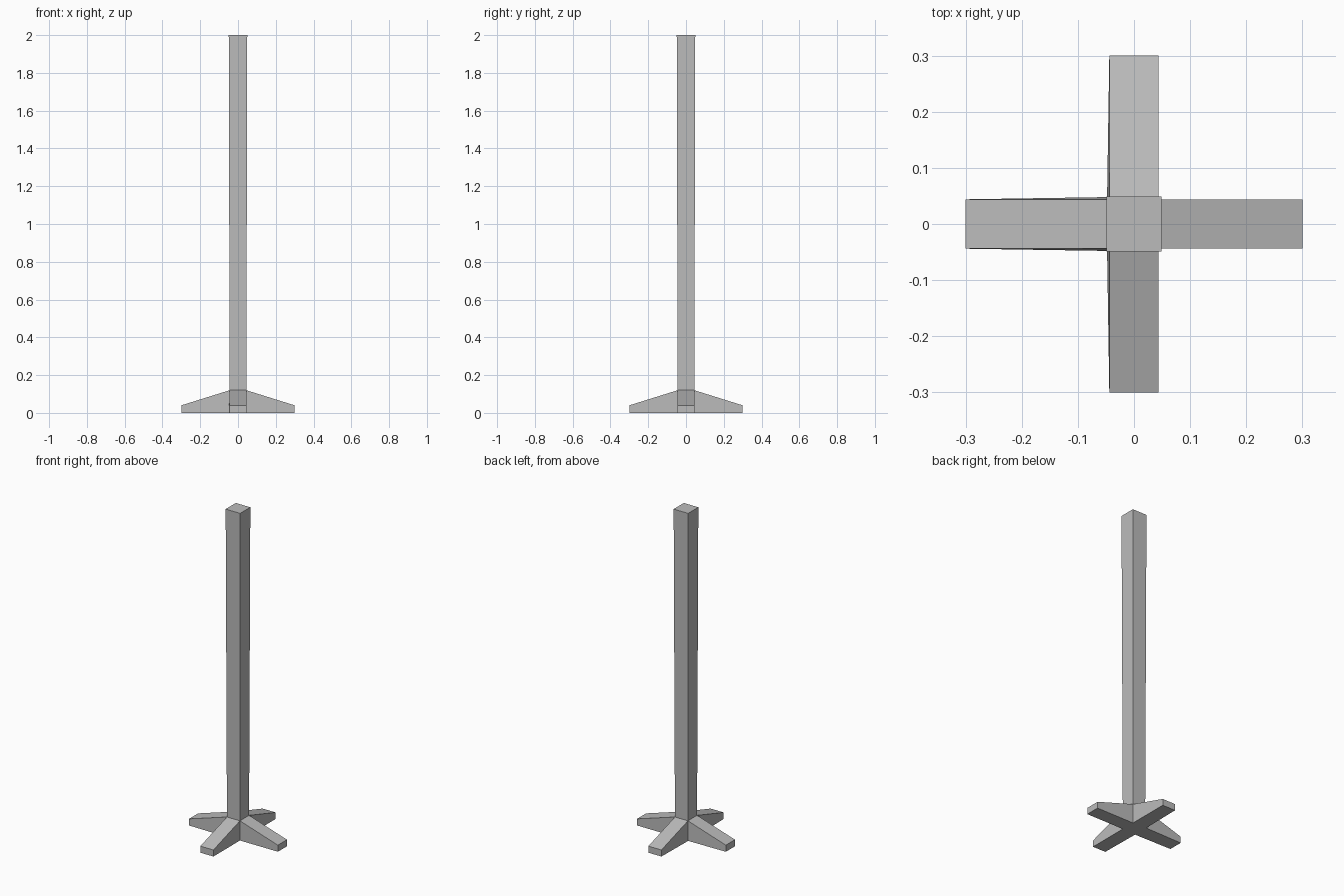
import bpy
import bmesh

cube = bpy.data.objects.get("Cube")
if cube:
    bpy.data.objects.remove(cube, do_unlink=True)

HALF = 0.044        # half width of hub and feet
TOP_HALF = 0.049    # half width at the top of the post
HUB_Z, TIP_Z, TOP_Z, REACH = 0.12, 0.04, 2.0, 0.3

grey = bpy.data.materials.new("plain grey")
grey.use_nodes = True
colour = (0.5, 0.5, 0.5, 1)
grey.diffuse_color = colour
grey.node_tree.nodes["Principled BSDF"].inputs["Base Color"].default_value = colour

# Hub block where the four feet and the post meet
bm = bmesh.new()
bmesh.ops.create_cube(bm, size=2)
for v in bm.verts:
    v.co.x *= HALF
    v.co.y *= HALF
    v.co.z = HUB_Z if v.co.z > 0 else 0
bm.normal_update()
hub_bottom = [v for v in bm.verts if v.co.z == 0]

# Pull the upper five faces outwards: four sloping feet and the post
faces = [f for f in bm.faces if f.normal.z > -0.5]
directions = [f.normal.copy() for f in faces]
for face, d in zip(faces, directions):
    new = bmesh.ops.extrude_discrete_faces(bm, faces=[face])["faces"][0]
    for v in new.verts:
        if d.z > 0.5:
            v.co.x *= TOP_HALF / HALF
            v.co.y *= TOP_HALF / HALF
            v.co.z = TOP_Z
        else:
            v.co += d * (REACH - HALF)
            v.co.z = min(v.co.z, TIP_Z)

# The hub's lower corners flare slightly on one side
for v in hub_bottom:
    if v.co.x < 0:
        v.co.x *= 1.09
        v.co.y *= 1.09

bmesh.ops.recalc_face_normals(bm, faces=bm.faces)
mesh = bpy.data.meshes.new("post_with_cross_base")
bm.to_mesh(mesh)
bm.free()
mesh.materials.append(grey)
post = bpy.data.objects.new("post_with_cross_base", mesh)
bpy.context.collection.objects.link(post)
